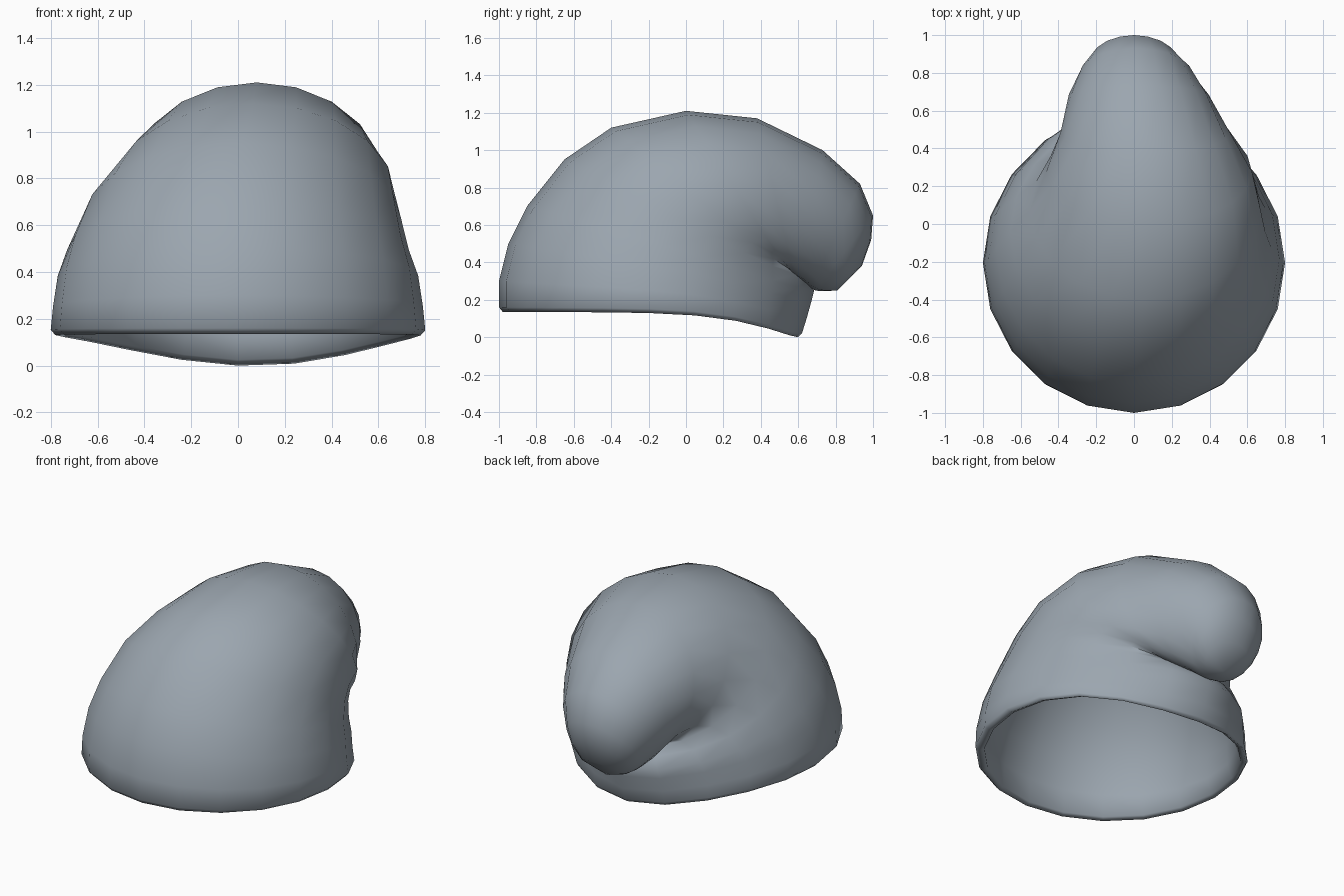
import bpy, bmesh, math

SIDES = 20
WALL = 0.055

# Cross-sections from rim to tail tip:
# (outer y, outer z, inner y, inner z, half width, x shift, back droop, back bump, fullness)
RINGS = [
    (-0.98, 0.135, 0.590, 0.130, 0.78, 0.00, 0.13, 0.01, 1.0),
    (-1.00, 0.160, 0.590, 0.150, 0.80, 0.00, 0.13, 0.03, 1.0),
    (-1.00, 0.300, 0.580, 0.210, 0.79, 0.00, 0.11, 0.065, 1.0),
    (-0.95, 0.500, 0.580, 0.270, 0.77, 0.00, 0.08, 0.09, 1.0),
    (-0.85, 0.700, 0.580, 0.290, 0.73, 0.00, 0.04, 0.105, 1.0),
    (-0.65, 0.950, 0.565, 0.320, 0.675, 0.02, 0.00, 0.075, 1.0),
    (-0.40, 1.120, 0.550, 0.345, 0.61, 0.06, 0.00, 0.04, 1.0),
    (0.00, 1.210, 0.550, 0.345, 0.545, 0.08, 0.00, 0.02, 0.9),
    (0.38, 1.170, 0.580, 0.320, 0.45, 0.06, 0.00, 0.00, 0.8),
    (0.73, 1.000, 0.640, 0.285, 0.37, 0.025, 0.00, 0.00, 0.8),
    (0.93, 0.820, 0.670, 0.260, 0.295, 0.01, 0.00, 0.00, 0.85),
    (1.00, 0.650, 0.690, 0.250, 0.24, 0.00, 0.00, 0.00, 0.9),
    (0.99, 0.520, 0.710, 0.247, 0.20, 0.00, 0.00, 0.00, 1.0),
    (0.94, 0.380, 0.740, 0.246, 0.14, 0.00, 0.00, 0.00, 1.0),
]


def add_ring(bm, ring, inset=0.0, lift=0.0):
    oy, oz, iy, iz, w, shift, droop, bump, full = ring
    length = math.hypot(iy - oy, iz - oz)
    k = max(0.2, 1 - 2 * inset / length)
    verts = []
    for i in range(SIDES):
        a = 2 * math.pi * i / SIDES
        s = 0.5 - 0.5 * k * math.cos(a)
        side = math.sin(a)
        if s > 0.5:  # fuller underside on the tail
            side = math.copysign(abs(side) ** full, side) if abs(side) > 1e-6 else 0.0
        x = (w - inset) * side
        y = oy + (iy - oy) * s + bump * s ** 16
        z = oz + (iz - oz) * s - droop * s ** 5.5 * (1 + 0.3 * x) + lift
        verts.append(bm.verts.new((x + shift, y, max(0.0, z))))
    return verts


def bridge(bm, a, b):
    for i in range(SIDES):
        j = (i + 1) % SIDES
        bm.faces.new((a[i], a[j], b[j], b[i]))


def cap(bm, ring, point):
    tip = bm.verts.new(point)
    for i in range(SIDES):
        bm.faces.new((ring[i], ring[(i + 1) % SIDES], tip))


bm = bmesh.new()

# Outer shell with closed, drooping tail
outer = [add_ring(bm, r) for r in RINGS]
for a, b in zip(outer, outer[1:]):
    bridge(bm, a, b)
cap(bm, outer[-1], (0, 0.81, 0.25))

# Hollow lining, joined to the shell by the rounded rim
inner = [add_ring(bm, RINGS[0], 0.03, 0.012)]
inner += [add_ring(bm, r, WALL) for r in RINGS[2:-1]]
bridge(bm, outer[0], inner[0])
for a, b in zip(inner, inner[1:]):
    bridge(bm, a, b)
cap(bm, inner[-1], (0, 0.83, 0.34))

bmesh.ops.recalc_face_normals(bm, faces=bm.faces)
for f in bm.faces:
    f.smooth = True

mesh = bpy.data.meshes.new("slouch_cap")
bm.to_mesh(mesh)
bm.free()

# Single blue-grey cloth colour
cloth = bpy.data.materials.new("blue grey cloth")
cloth.diffuse_color = (0.33, 0.38, 0.43, 1)
mesh.materials.append(cloth)

cap_obj = bpy.data.objects.new("slouch_cap", mesh)
bpy.context.collection.objects.link(cap_obj)
